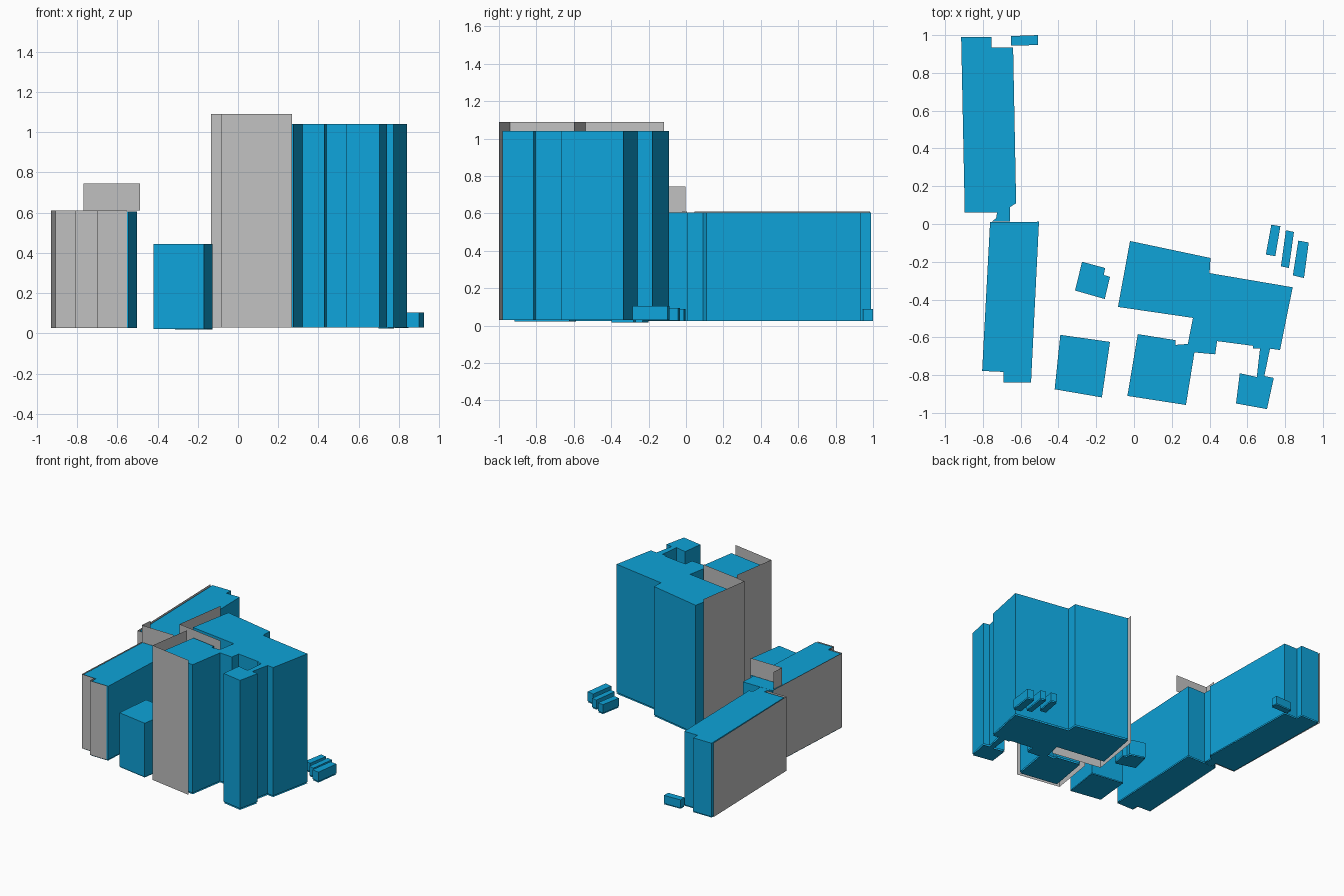
import bpy, bmesh

if "Cube" in bpy.data.objects:
    bpy.data.objects.remove(bpy.data.objects["Cube"])


def material(name, rgb):
    m = bpy.data.materials.new(name)
    m.diffuse_color = (*rgb, 1)
    m.use_nodes = True
    m.node_tree.nodes["Principled BSDF"].inputs["Base Color"].default_value = m.diffuse_color
    return m


BLUE = material("blue", (0.0044, 0.366, 0.694))
GREY = material("grey", (0.527, 0.527, 0.527))


def finish(bm, name, mat):
    me = bpy.data.meshes.new(name)
    bm.to_mesh(me)
    bm.free()
    me.materials.append(mat)
    bpy.context.collection.objects.link(bpy.data.objects.new(name, me))


def building(name, outline, pad_z, z0, z1):
    """Walls and roof over an outline, with a floor sheet just beneath."""
    bm = bmesh.new()
    low = [bm.verts.new((x, y, z0)) for x, y in outline]
    top = [bm.verts.new((x, y, z1)) for x, y in outline]
    pad = [bm.verts.new((x, y, pad_z)) for x, y in outline]
    roof = bm.faces.new(top)
    roof.normal_update()
    if roof.normal.z < 0:
        roof.normal_flip()
    floor = bm.faces.new(pad)
    floor.normal_update()
    if floor.normal.z > 0:
        floor.normal_flip()
    n = len(outline)
    for i in range(n):
        j = (i + 1) % n
        bm.faces.new((low[j], low[i], top[i], top[j]))  # clockwise outlines
    finish(bm, name, BLUE)


def panel(name, path, z0, z1):
    """Thin sheet wall standing on an open path."""
    bm = bmesh.new()
    low = [bm.verts.new((x, y, z0)) for x, y in path]
    top = [bm.verts.new((x, y, z1)) for x, y in path]
    for i in range(len(path) - 1):
        bm.faces.new((low[i], low[i + 1], top[i + 1], top[i]))
    finish(bm, name, GREY)


# Tall tower complex
building("tower", [
    (-.021, -.09), (.405, -.18), (.40, -.26), (.84, -.335), (.773, -.667),
    (.72, -.66), (.69, -.805), (.74, -.815), (.704, -.98), (.54, -.95),
    (.56, -.79), (.65, -.81), (.667, -.66), (.63, -.66), (.63, -.645),
    (.44, -.62), (.43, -.69), (.32, -.68), (.275, -.958), (-.035, -.91),
    (.02, -.583), (.22, -.615), (.22, -.64), (.285, -.635), (.312, -.497),
    (-.085, -.439)], .02, .03, 1.04)
panel("tower_facade", [(-.07, -.117), (-.134, -.537), (.269, -.60)], .03, 1.09)
panel("front_tower_facade", [(-.03, -.59), (-.085, -.94), (.268, -1.0)], .03, 1.09)

# Long west blocks with grey facades
building("south_block", [
    (-.762, .01), (-.503, .012), (-.545, -.838), (-.69, -.838),
    (-.69, -.783), (-.804, -.778)], .02, .026, .605)
panel("south_block_facade", [
    (-.768, .005), (-.811, -.785), (-.70, -.79), (-.70, -.843),
    (-.552, -.845)], .026, .61)
building("north_block", [
    (-.915, .989), (-.755, .989), (-.755, .935), (-.64, .935), (-.624, .11),
    (-.656, .09), (-.656, .012), (-.755, .012), (-.73, .03), (-.725, .06),
    (-.896, .06)], .02, .026, .605)
panel("north_block_facade", [(-.93, .985), (-.907, .045), (-.735, .045)], .026, .61)
panel("roof_screen", [(-.76, -.004), (-.768, -.1), (-.488, -.105)], .61, .745)

# Middle and small buildings
building("middle_block", [(-.39, -.587), (-.127, -.624), (-.17, -.918),
                          (-.42, -.875)], .018, .022, .445)
building("small_block", [(-.275, -.2), (-.153, -.233), (-.16, -.27), (-.127, -.28),
                         (-.155, -.397), (-.312, -.352)], .012, .018, .14)

# Low sheds
building("north_shed", [(-.65, .995), (-.508, 1.0), (-.508, .947), (-.65, .945)],
         .02, .026, .09)
sheds = [[(.727, -.004), (.775, -.012), (.748, -.17), (.698, -.162)],
         [(.804, -.033), (.847, -.042), (.82, -.233), (.778, -.224)],
         [(.87, -.088), (.925, -.098), (.9, -.286), (.841, -.272)]]
for k, (outline, h) in enumerate(zip(sheds, (.09, .095, .104))):
    building(f"east_shed_{k + 1}", outline, .016 + .003 * k, .024 + .003 * k, h)
